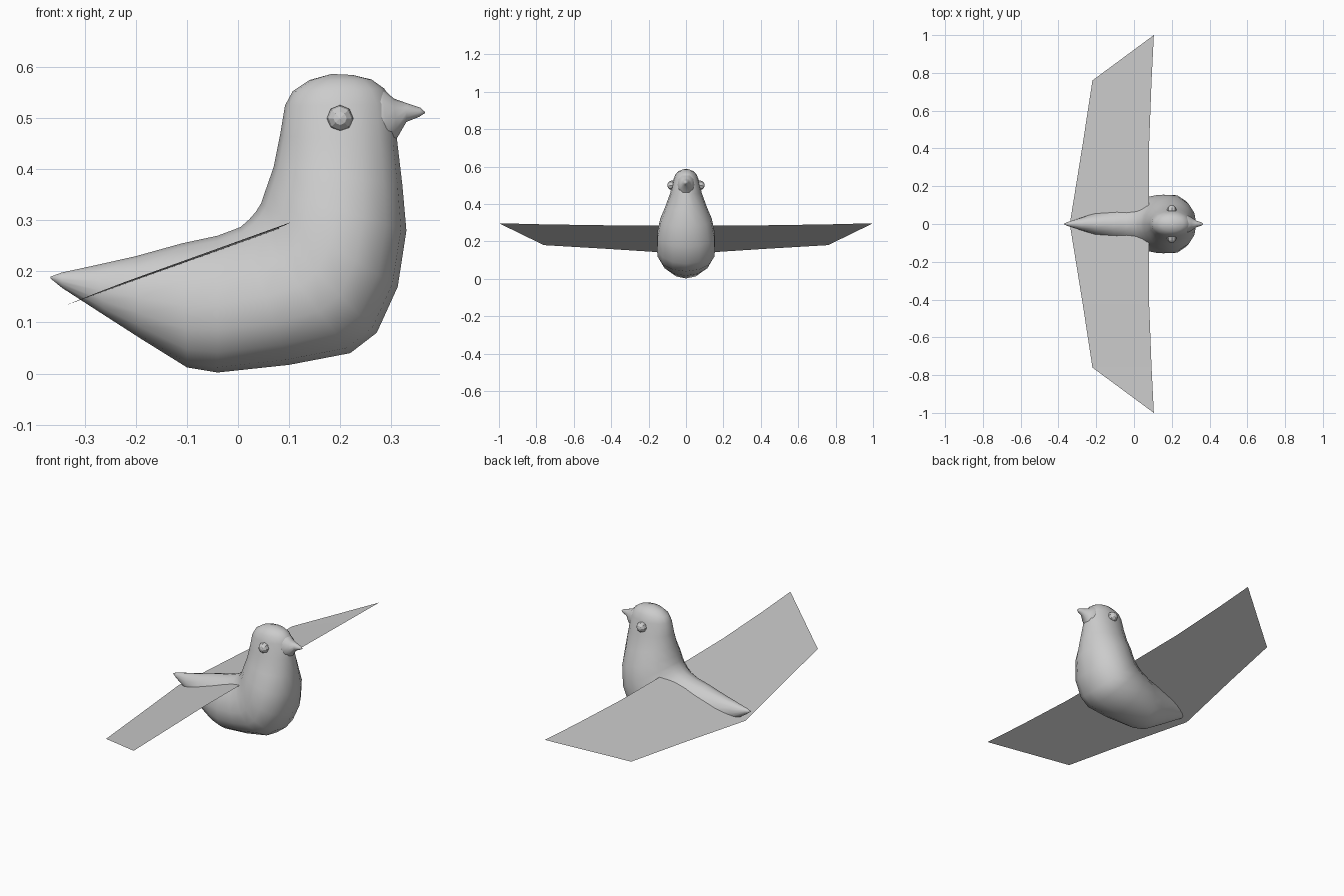
import bpy, bmesh, math
from mathutils import Vector

if "Cube" in bpy.data.objects:
    bpy.data.objects.remove(bpy.data.objects["Cube"])

grey = bpy.data.materials.new("plain grey")
grey.diffuse_color = (0.6, 0.6, 0.6, 1)
grey.use_nodes = True
grey.node_tree.nodes["Principled BSDF"].inputs["Base Color"].default_value = grey.diffuse_color


def finish(name, bm, smooth=False, solid=True):
    if solid:
        bmesh.ops.recalc_face_normals(bm, faces=bm.faces[:])
    mesh = bpy.data.meshes.new(name)
    bm.to_mesh(mesh)
    bm.free()
    mesh.materials.append(grey)
    for p in mesh.polygons:
        p.use_smooth = smooth
    ob = bpy.data.objects.new(name, mesh)
    bpy.context.collection.objects.link(ob)
    return ob


def loft(name, sections, n=16):
    """Skin egg-shaped rings: (back x, back z, front x, front z, half width, egg)."""
    bm = bmesh.new()
    rings = []
    for bx, bz, fx, fz, w, egg in sections:
        a, b = Vector((bx, 0, bz)), Vector((fx, 0, fz))
        ring = []
        for i in range(n):
            t = 2 * math.pi * i / n
            co = (a + b) / 2 + (a - b) / 2 * math.cos(t)
            co.y = w * math.sin(t) * (1 - egg * math.cos(t))
            ring.append(bm.verts.new(co))
        rings.append(ring)
    for r, s in zip(rings, rings[1:]):
        for i in range(n):
            j = (i + 1) % n
            bm.faces.new((r[i], r[j], s[j], s[i]))
    bm.faces.new(rings[0])
    bm.faces.new(rings[-1])
    return finish(name, bm, smooth=True)


# Body: rings fan round from the tail tip, through the chest, to the crown
loft("body", [
    (-.367, .190, -.367, .186, .004, 0),
    (-.345, .198, -.345, .168, .013, 0),
    (-.280, .212, -.260, .113, .036, 0),
    (-.200, .230, -.190, .068, .065, .08),
    (-.110, .255, -.100, .012, .092, .12),
    (-.040, .270, -.040, .002, .115, .18),
    (.005, .287, .100, .017, .140, .22),
    (.022, .302, .220, .040, .153, .22),
    (.035, .317, .272, .080, .155, .20),
    (.045, .333, .313, .170, .153, .18),
    (.055, .362, .330, .280, .138, .12),
    (.070, .405, .322, .370, .110, .06),
    (.082, .465, .312, .455, .084, 0),
    (.092, .525, .303, .528, .069, 0),
    (.107, .553, .287, .558, .058, 0),
    (.140, .575, .262, .576, .040, 0),
    (.183, .587, .225, .585, .014, 0),
])

# Beak: tapers forward out of the face
loft("beak", [
    (.255, .570, .255, .430, .050, 0),
    (.282, .560, .295, .445, .044, 0),
    (.305, .539, .312, .462, .032, 0),
    (.330, .530, .330, .493, .017, 0),
    (.357, .521, .355, .503, .009, 0),
    (.366, .513, .366, .510, .002, 0),
], 12)

# Wings: thin tilted sheets, each station being y, leading x z, trailing x z
stations = [(0, .080, .283, -.340, .133),
            (.42, .080, .286, -.272, .160),
            (.76, .093, .291, -.220, .180)]
for side, label in ((-1, "right"), (1, "left")):
    bm = bmesh.new()
    rows = [(bm.verts.new((lx, side * y, lz)), bm.verts.new((tx, side * y, tz)))
            for y, lx, lz, tx, tz in stations]
    faces = [(a[0], a[1], b[1], b[0]) for a, b in zip(rows, rows[1:])]
    tip = bm.verts.new((.105, side, .297))
    faces.append((rows[-1][0], rows[-1][1], tip))
    for f in faces:
        face = bm.faces.new(f)
        face.normal_update()
        if face.normal.z < 0:
            face.normal_flip()
    finish(label + "_wing", bm, solid=False)

# Eyes: small faceted balls with their poles facing sideways
for side, label in ((-1, "right"), (1, "left")):
    bm = bmesh.new()
    bmesh.ops.create_uvsphere(bm, u_segments=8, v_segments=6, radius=.026)
    for v in bm.verts:
        x, y, z = v.co
        v.co = (.2 + x, side * .074 + z, .5 + y)
    finish(label + "_eye", bm)
